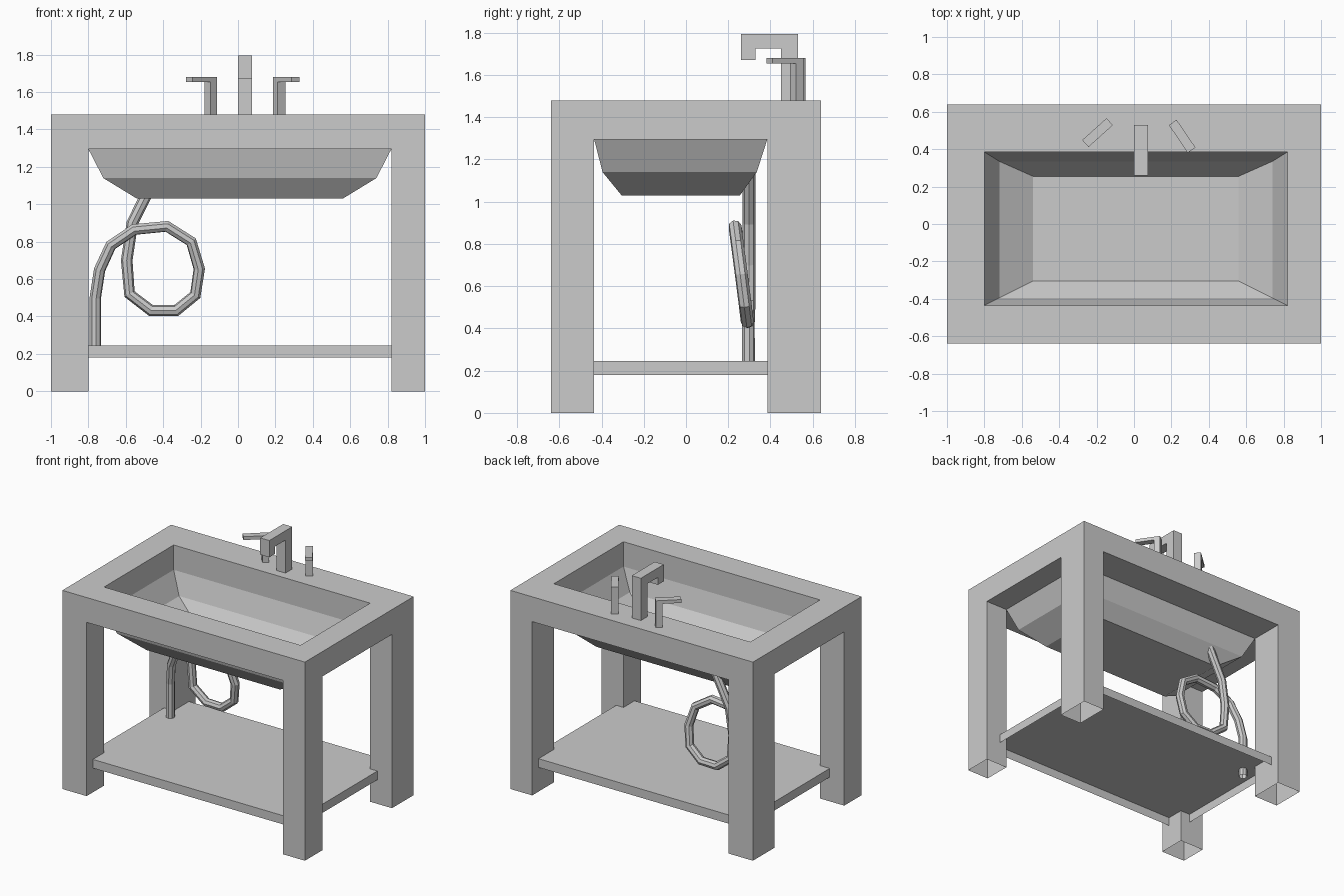
import bpy, bmesh, math
from mathutils import Vector, Matrix

if "Cube" in bpy.data.objects:
    bpy.data.objects.remove(bpy.data.objects["Cube"])


def finish(name, bm, recalc=True):
    bmesh.ops.remove_doubles(bm, verts=bm.verts, dist=1e-4)
    if recalc:
        bmesh.ops.recalc_face_normals(bm, faces=bm.faces)
    me = bpy.data.meshes.new(name)
    bm.to_mesh(me)
    bm.free()
    ob = bpy.data.objects.new(name, me)
    bpy.context.collection.objects.link(ob)
    return ob


def face(bm, pts):
    return bm.faces.new([bm.verts.new(p) for p in pts])


def rect(x0, x1, y0, y1, z):
    return [(x0, y0, z), (x1, y0, z), (x1, y1, z), (x0, y1, z)]


def extruded_profile(name, profile, width, matrix):
    """Profile in (along, z), extruded sideways by width, then placed."""
    bm = bmesh.new()
    f = face(bm, [(a, -width / 2, z) for a, z in profile])
    ext = bmesh.ops.extrude_face_region(bm, geom=[f])
    vs = [g for g in ext["geom"] if isinstance(g, bmesh.types.BMVert)]
    bmesh.ops.translate(bm, verts=vs, vec=(0, width, 0))
    bmesh.ops.transform(bm, matrix=matrix, verts=bm.verts)
    return finish(name, bm)


TOP, APRON = 1.48, 1.295
XS = [-1, -0.80, 0.82, 1]
YS = [-0.64, -0.435, 0.385, 0.64]


# Stand: counter rim with apron and four hollow legs, open at the floor
def low(i, j):
    if not (0 <= i < 3 and 0 <= j < 3) or (i, j) == (1, 1):
        return TOP
    return APRON if 1 in (i, j) else 0


bm = bmesh.new()
for i in range(3):
    for j in range(3):
        h = low(i, j)
        if h == TOP:
            continue
        c = rect(XS[i], XS[i + 1], YS[j], YS[j + 1], TOP)
        face(bm, c)
        if h == APRON:
            face(bm, [(x, y, APRON) for x, y, z in reversed(c)])
        for k, (di, dj) in enumerate([(0, -1), (1, 0), (0, 1), (-1, 0)]):
            n = low(i + di, j + dj)
            if n > h:
                a, b = c[k], c[(k + 1) % 4]
                # split at the apron line so neighbouring walls share edges
                levels = [h] + ([APRON] if h < APRON < n else []) + [n]
                for z0, z1 in zip(levels, levels[1:]):
                    face(bm, [(*a[:2], z0), (*b[:2], z0), (*b[:2], z1), (*a[:2], z1)])
finish("stand", bm, recalc=False)

# Basin: three stepped rings and a floor
bm = bmesh.new()
rings = [rect(-0.80, 0.82, -0.435, 0.385, APRON),
         rect(-0.72, 0.74, -0.395, 0.335, 1.14),
         rect(-0.54, 0.56, -0.305, 0.255, 1.03)]
for a, b in zip(rings, rings[1:]):
    for k in range(4):
        m = (k + 1) % 4
        face(bm, [a[k], a[m], b[m], b[k]])
face(bm, rings[-1])
finish("basin", bm, recalc=False)

# Shelf: cross-shaped sheet notched round the legs, rim on the four ends
bm = bmesh.new()
SX, SY, Z0, Z1 = 0.88, 0.565, 0.18, 0.245
x0, x1, y0, y1 = XS[1], XS[2], YS[1], YS[2]
outline = [(x0, -SY), (x1, -SY), (x1, y0), (SX, y0), (SX, y1), (x1, y1),
           (x1, SY), (x0, SY), (x0, y1), (-SX, y1), (-SX, y0), (x0, y0)]
face(bm, [(x, y, Z1) for x, y in outline])
for k in (0, 3, 6, 9):
    a, b = outline[k], outline[k + 1]
    face(bm, [(*a, Z0), (*b, Z0), (*b, Z1), (*a, Z1)])
finish("shelf", bm, recalc=False)

# Spout: hooked profile reaching forward over the basin
extruded_profile(
    "spout",
    [(0, TOP), (0.08, TOP), (0.08, 1.795), (-0.19, 1.795), (-0.19, 1.67),
     (-0.12, 1.67), (-0.12, 1.725), (0, 1.725)],
    0.075, Matrix.Translation((0.0385, 0.45, 0)) @ Matrix.Rotation(math.pi / 2, 4, 'Z'))

# Tap handles: L-shaped levers turned outwards
for name, start, end in (("left_handle", (-0.13, 0.547), (-0.26, 0.43)),
                         ("right_handle", (0.207, 0.543), (0.308, 0.395))):
    d = Vector(end) - Vector(start)
    L = d.length
    extruded_profile(
        name, [(0, TOP), (0.045, TOP), (0.045, 1.655), (L, 1.655), (L, 1.68), (0, 1.68)],
        0.05, Matrix.Translation((*start, 0)) @ Matrix.Rotation(math.atan2(d.y, d.x), 4, 'Z'))

# Drain hose: eight-sided tube looping once behind the basin
path = [(-0.44, 0.298, 1.15), (-0.50, 0.298, 1.03), (-0.565, 0.298, 0.90),
        (-0.595, 0.298, 0.70), (-0.58, 0.298, 0.52), (-0.465, 0.295, 0.432),
        (-0.33, 0.29, 0.432), (-0.228, 0.28, 0.515), (-0.207, 0.262, 0.655),
        (-0.25, 0.243, 0.80), (-0.38, 0.232, 0.882), (-0.555, 0.235, 0.865),
        (-0.68, 0.25, 0.78), (-0.74, 0.272, 0.65), (-0.763, 0.295, 0.50),
        (-0.763, 0.295, 0.19)]
cu = bpy.data.curves.new("hose_path", 'CURVE')
cu.dimensions = '3D'
cu.bevel_depth = 0.031
cu.bevel_resolution = 2
sp = cu.splines.new('POLY')
sp.points.add(len(path) - 1)
for p, co in zip(sp.points, path):
    p.co = (*co, 1)
tmp = bpy.data.objects.new("hose_path", cu)
bpy.context.collection.objects.link(tmp)
me = bpy.data.meshes.new_from_object(tmp.evaluated_get(bpy.context.evaluated_depsgraph_get()))
bpy.data.objects.remove(tmp)
bm = bmesh.new()
bm.from_mesh(me)
for f in bm.faces:
    f.smooth = False
# trim the top end flush with the sloping back of the basin
bmesh.ops.bisect_plane(bm, geom=bm.verts[:] + bm.edges[:] + bm.faces[:],
                       plane_co=(0, 0.255, 1.03), plane_no=(0, -0.11, 0.08), clear_outer=True)
finish("drain_hose", bm)
